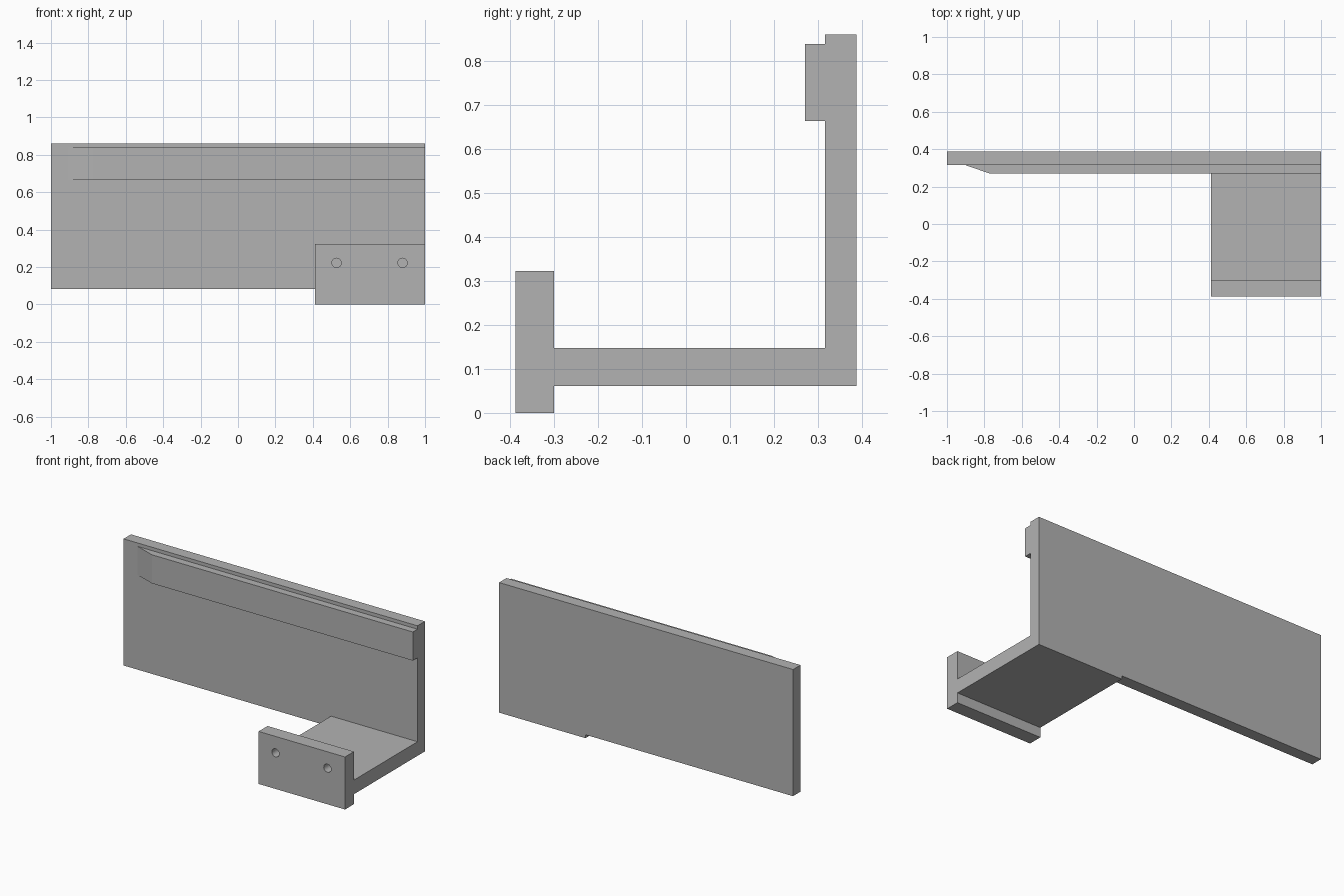
import bpy, bmesh
from mathutils import Vector, Matrix

cube = bpy.data.objects.get("Cube")
if cube:
    bpy.data.objects.remove(cube, do_unlink=True)

grey = bpy.data.materials.new("plain grey")
grey.use_nodes = True
colour = (0.45, 0.45, 0.45, 1)
grey.diffuse_color = colour
grey.node_tree.nodes["Principled BSDF"].inputs["Base Color"].default_value = colour


def finish(name, bm):
    bmesh.ops.recalc_face_normals(bm, faces=bm.faces)
    mesh = bpy.data.meshes.new(name)
    bm.to_mesh(mesh)
    bm.free()
    mesh.materials.append(grey)
    obj = bpy.data.objects.new(name, mesh)
    bpy.context.collection.objects.link(obj)
    return obj


def prism(name, points, depth):
    """Extrude a closed 3D outline along the vector depth."""
    bm = bmesh.new()
    face = bm.faces.new([bm.verts.new(p) for p in points])
    top = bmesh.ops.extrude_face_region(bm, geom=[face], use_keep_orig=True)["geom"]
    verts = [g for g in top if isinstance(g, bmesh.types.BMVert)]
    bmesh.ops.translate(bm, verts=verts, vec=Vector(depth))
    return finish(name, bm)


def box(name, x0, x1, y0, y1, z0, z1):
    outline = [(x0, y0, z0), (x1, y0, z0), (x1, y1, z0), (x0, y1, z0)]
    return prism(name, outline, (0, 0, z1 - z0))


RIGHT, LEFT = -1.0, 1.0
BRACKET_X = 0.412                      # inner edge of the shelf and plate
WALL_Y, BACK_Y = 0.316, 0.388
PLATE_FRONT, PLATE_BACK = -0.388, -0.301
SHELF_Z, SHELF_TOP = 0.061, 0.148

# Tall back wall, stepped down where it meets the shelf
wall = [(RIGHT, 0.082), (BRACKET_X, 0.082), (BRACKET_X, SHELF_Z),
        (LEFT, SHELF_Z), (LEFT, 0.861), (RIGHT, 0.861)]
prism("back_wall", [(x, WALL_Y, z) for x, z in wall], (0, BACK_Y - WALL_Y, 0))

# Raised rail with a tapered lead-in
rail = [(-0.905, WALL_Y), (-0.775, 0.271), (LEFT, 0.271), (LEFT, WALL_Y)]
prism("front_rail", [(x, y, 0.664) for x, y in rail], (0, 0, 0.176))

# Shelf and mounting plate
box("shelf", BRACKET_X, LEFT, PLATE_BACK, WALL_Y, SHELF_Z, SHELF_TOP)
plate = box("mounting_plate", BRACKET_X, LEFT, PLATE_FRONT, PLATE_BACK, 0, 0.323)

# Two screw holes through the plate
bm = bmesh.new()
for x in (0.527, 0.88):
    place = Matrix.Translation((x, PLATE_FRONT, 0.222)) @ Matrix.Rotation(1.570796, 4, "X")
    bmesh.ops.create_cone(bm, cap_ends=True, segments=32, radius1=0.025,
                          radius2=0.025, depth=0.4, matrix=place)
cutter = finish("hole_cutter", bm)
cutter.hide_render = True
cutter.hide_set(True)
holes = plate.modifiers.new("screw_holes", "BOOLEAN")
holes.operation = "DIFFERENCE"
holes.solver = "EXACT"
holes.object = cutter
